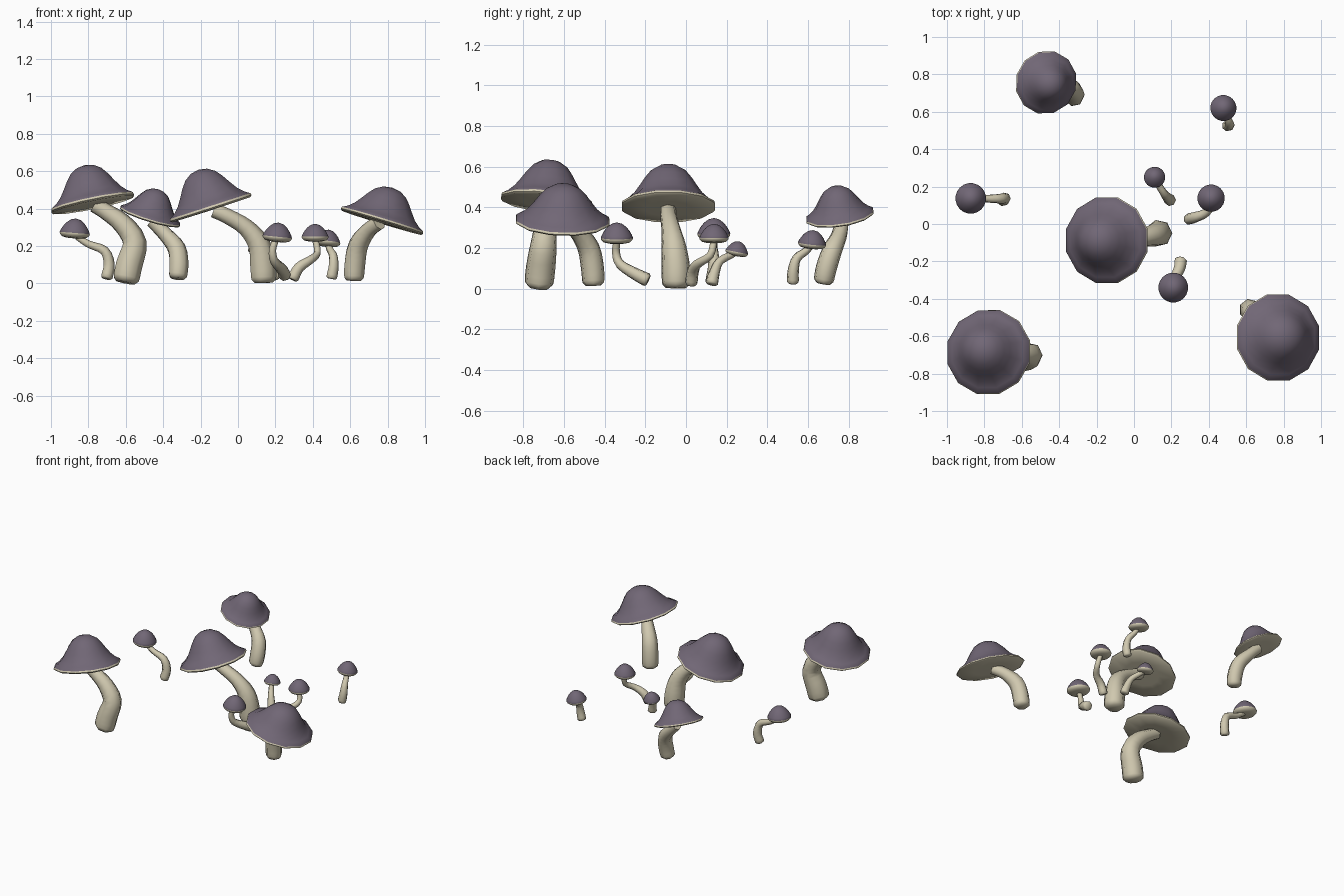
import bpy, bmesh, math
from mathutils import Vector

if "Cube" in bpy.data.objects:
    bpy.data.objects.remove(bpy.data.objects["Cube"])


def material(name, rgb):
    m = bpy.data.materials.new(name)
    m.diffuse_color = (*rgb, 1)
    m.use_nodes = True
    m.node_tree.nodes["Principled BSDF"].inputs["Base Color"].default_value = m.diffuse_color
    return m


PURPLE = material("dusky_purple", (0.165, 0.135, 0.18))
CREAM = material("pale_cream", (0.63, 0.58, 0.43))

# Cap profiles as (radius, height) in rim radii; the first count of bands is cream
BIG = [(0, -.05), (.5, -.045), (.96, -.04), (1, 0), (.985, .05), (.86, .13), (.73, .26),
       (.61, .44), (.5, .62), (.37, .79), (.2, .9), (0, .94)]
SMALL = [(0, -.36), (.5, -.34), (.82, -.27), (.97, -.12), (1, 0), (.93, .17), (.8, .4),
         (.6, .65), (.33, .86), (0, .95)]


def finish(bm, name, mats, angle):
    bmesh.ops.recalc_face_normals(bm, faces=bm.faces)
    me = bpy.data.meshes.new(name)
    bm.to_mesh(me)
    bm.free()
    for m in mats:
        me.materials.append(m)
    ob = bpy.data.objects.new(name, me)
    bpy.context.collection.objects.link(ob)
    bpy.ops.object.select_all(action='DESELECT')
    ob.select_set(True)
    bpy.context.view_layer.objects.active = ob
    bpy.ops.object.shade_smooth_by_angle(angle=math.radians(angle))


def skin(bm, rings, first_purple=None):
    """Join successive rings of vertices; a one-vertex ring is a pole."""
    for k, (a, b) in enumerate(zip(rings, rings[1:])):
        n = max(len(a), len(b))
        for i in range(n):
            j = (i + 1) % n
            vs = [a[i % len(a)], a[j % len(a)], b[j % len(b)], b[i % len(b)]]
            f = bm.faces.new(list(dict.fromkeys(vs)))
            if first_purple is not None and k >= first_purple:
                f.material_index = 1


def cap(name, centre, radius, normal, profile, sides, cream_bands, stretch=1):
    bm = bmesh.new()
    q = Vector((0, 0, 1)).rotation_difference(Vector(normal).normalized())
    rings = []
    for r, h in profile:
        count = sides if r else 1
        ring = []
        for i in range(count):
            a = math.tau * (i + .5) / sides
            p = Vector((r * math.cos(a), r * math.sin(a), h * stretch)) * radius
            ring.append(bm.verts.new(Vector(centre) + q @ p))
        rings.append(ring)
    skin(bm, rings, cream_bands)
    finish(bm, name, [CREAM, PURPLE], 50)


def catmull(p, steps):
    """Smooth curve through points (x, y, z, radius)."""
    p = [Vector(v) for v in p]
    p = [2 * p[0] - p[1]] + p + [2 * p[-1] - p[-2]]
    out = []
    for a, b, c, d in zip(p, p[1:], p[2:], p[3:]):
        for s in range(steps):
            t = s / steps
            out.append(.5 * (2 * b + (c - a) * t + (2 * a - 5 * b + 4 * c - d) * t * t
                             + (3 * b - a - 3 * c + d) * t ** 3))
    return out + [p[-2]]


def stem(name, points, sides=7):
    bm = bmesh.new()
    path = catmull(points, 3)
    pos = [v.xyz for v in path]
    rings = [[bm.verts.new(pos[0])]]
    side = Vector((1, 0, 0))
    for k, v in enumerate(path):
        t = (pos[min(k + 1, len(pos) - 1)] - pos[max(k - 1, 0)]).normalized()
        side = (side - t * side.dot(t)).normalized()
        other = t.cross(side)
        # the foot is rounded by an extra, narrower ring
        for r, back in ([(.72, 0), (.97, .25)] if k == 0 else [(1, 0)]):
            ring = []
            for i in range(sides):
                a = math.tau * i / sides
                ring.append(bm.verts.new(v.xyz + t * back * v.w + v.w * r
                                         * (side * math.cos(a) + other * math.sin(a))))
            rings.append(ring)
    rings.append([bm.verts.new(pos[-1])])
    skin(bm, rings)
    finish(bm, name, [CREAM], 60)


# Large mushrooms: name, rim centre, radius, tilt, height factor, stem points
large = [
    ("centre", (-.145, -.087, .403), .237, (-.307, 0, .95), .97,
     [(.135, -.05, .003, .07), (.13, -.05, .1, .072), (.11, -.06, .21, .062),
      (.04, -.075, .3, .048), (-.06, -.087, .36, .042), (-.13, -.087, .39, .04)]),
    ("front_left", (-.777, -.685, .428), .233, (-.2, .1, .97), .96,
     [(-.605, -.725, .005, .073), (-.585, -.715, .1, .074), (-.555, -.7, .22, .066),
      (-.62, -.69, .32, .055), (-.71, -.685, .385, .045), (-.77, -.685, .42, .042)]),
    ("front_right", (.77, -.607, .333), .238, (.29, .03, .955), .84,
     [(.617, -.455, .015, .055), (.622, -.46, .1, .058), (.64, -.48, .2, .055),
      (.695, -.535, .28, .043), (.755, -.595, .325, .04)]),
    ("back_left", (-.47, .757, .358), .172, (.29, -.14, .95), .95,
     [(-.325, .675, .025, .05), (-.318, .69, .1, .053), (-.33, .72, .19, .05),
      (-.39, .755, .265, .04), (-.46, .768, .335, .036)]),
]
for name, c, r, n, s, pts in large:
    cap(name + "_cap", c, r, n, BIG, 12, 4, s)
    stem(name + "_stem", pts)

# Small mushrooms: name, rim centre, radius, tilt, stem points
small = [
    ("far_left_small", (-.873, .137, .27), .082, (.08, 0, 1),
     [(-.705, .125, .025, .033), (-.69, .137, .1, .031), (-.715, .135, .175, .026),
      (-.8, .135, .21, .02), (-.86, .137, .25, .018)]),
    ("middle_small", (.11, .25, .18), .057, (0, .2, 1),
     [(.195, .125, .02, .033), (.18, .14, .08, .027), (.16, .165, .135, .021),
      (.125, .22, .165, .018), (.112, .245, .18, .016)]),
    ("front_small", (.21, -.34, .25), .08, (.1, 0, 1),
     [(.25, -.185, .04, .035), (.24, -.245, .07, .031), (.195, -.325, .12, .024),
      (.185, -.345, .18, .02), (.205, -.34, .24, .018)]),
    ("right_small", (.412, .138, .25), .073, (0, 0, 1),
     [(.29, .025, .02, .032), (.325, .035, .085, .029), (.385, .06, .125, .023),
      (.425, .12, .165, .019), (.412, .138, .24, .017)]),
    ("back_right_small", (.478, .62, .222), .07, (.1, .1, 1),
     [(.498, .525, .025, .031), (.51, .528, .09, .028), (.508, .545, .15, .023),
      (.49, .59, .185, .019), (.48, .617, .215, .017)]),
]
for name, c, r, n, pts in small:
    cap(name + "_cap", c, r, n, SMALL, 20, 4)
    stem(name + "_stem", pts)
